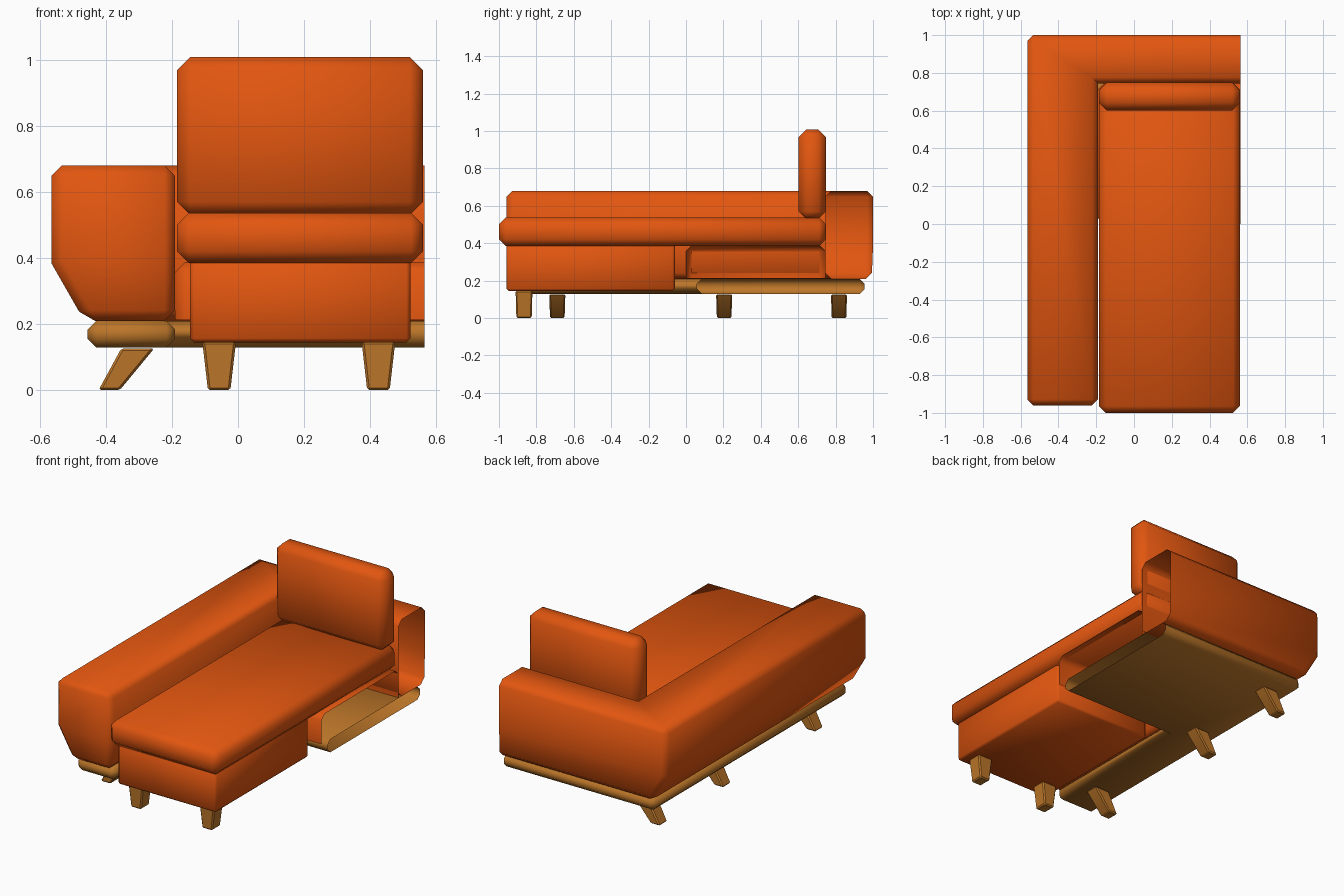
import bpy, bmesh, math
from mathutils import Vector

if "Cube" in bpy.data.objects:
    bpy.data.objects.remove(bpy.data.objects["Cube"])

END = 0.565  # open, cut-off right end of the module


def material(name, rgb):
    m = bpy.data.materials.new(name)
    m.diffuse_color = (*rgb, 1)
    m.use_nodes = True
    m.node_tree.nodes["Principled BSDF"].inputs["Base Color"].default_value = m.diffuse_color
    return m


FABRIC = material("orange fabric", (0.76, 0.093, 0.005))
WOOD = material("warm wood", (0.50, 0.18, 0.022))


def finish(name, bm, mat, angle=60):
    bmesh.ops.recalc_face_normals(bm, faces=bm.faces)
    me = bpy.data.meshes.new(name)
    bm.to_mesh(me)
    bm.free()
    me.materials.append(mat)
    ob = bpy.data.objects.new(name, me)
    bpy.context.collection.objects.link(ob)
    bpy.ops.object.select_all(action='DESELECT')
    ob.select_set(True)
    bpy.context.view_layer.objects.active = ob
    bpy.ops.object.shade_smooth_by_angle(angle=math.radians(angle))
    return ob


def prism(outline, levels):
    """Extrude an xy outline through several z levels."""
    bm = bmesh.new()
    rings = [[bm.verts.new((x, y, z)) for x, y in outline] for z in levels]
    n = len(outline)
    for a, b in zip(rings, rings[1:]):
        for i in range(n):
            j = (i + 1) % n
            bm.faces.new((a[i], a[j], b[j], b[i]))
    bm.faces.new(rings[0][::-1])
    bm.faces.new(rings[-1])
    bmesh.ops.recalc_face_normals(bm, faces=bm.faces)
    return bm


def open_end(bm):
    faces = [f for f in bm.faces if all(abs(v.co.x - END) < 1e-4 for v in f.verts)]
    bmesh.ops.delete(bm, geom=faces, context='FACES')


def soften(bm, width, segments=1):
    """Bevel the convex corners, leaving the open end and inner corners sharp."""
    edges = [e for e in bm.edges if len(e.link_faces) == 2
             and e.calc_face_angle_signed(0) > math.radians(40)]
    bmesh.ops.bevel(bm, geom=edges, offset=width, segments=segments,
                    profile=0.5, affect='EDGES')


def rect(x0, x1, y0, y1):
    return [(x0, y0), (x1, y0), (x1, y1), (x0, y1)]


def block(name, x, y, z, width, mat, segments=1):
    bm = prism(rect(*x, *y), z)
    soften(bm, width, segments)
    return finish(name, bm, mat)


# L-shaped arm and back, outer side tapered inwards at the bottom
bm = prism([(-0.565, -0.96), (-0.19, -0.96), (-0.19, 0.745),
            (END, 0.745), (END, 1.0), (-0.565, 1.0)], (0.21, 0.385, 0.68))
for v in bm.verts:
    if v.co.z < 0.22:
        if v.co.x < -0.5:
            v.co.x = -0.465
        if v.co.y > 0.9:
            v.co.y = 0.993
open_end(bm)
soften(bm, 0.032)
finish("arm_and_back", bm, FABRIC)

# L-shaped wooden platform
bm = prism([(-0.455, -0.92), (-0.19, -0.92), (-0.19, 0.06),
            (END, 0.06), (END, 0.955), (-0.455, 0.955)], (0.13, 0.21))
open_end(bm)
soften(bm, 0.026)
finish("platform", bm, WOOD)

# hollow seat under the chaise cushion, open at the right end and bottom
bm = prism(rect(-0.19, END, 0.0, 0.745), (0.212, 0.387))
open_end(bm)
bmesh.ops.delete(bm, geom=[f for f in bm.faces if f.normal.z < -0.9], context='FACES')
soften(bm, 0.03)
finish("seat_base", bm, FABRIC)

# chaise box, long cushion and back cushion
block("chaise_box", (-0.145, 0.522), (-0.96, -0.06), (0.145, 0.40), 0.012, FABRIC)
block("chaise_cushion", (-0.185, 0.56), (-1.0, 0.748), (0.385, 0.537), 0.036, FABRIC)
block("back_cushion", (-0.185, 0.56), (0.602, 0.748), (0.53, 1.008), 0.04, FABRIC)


def leg(name, top, bottom, y, z_top, half_top, half_bottom, half_y):
    """Tapered leg from centre x 'bottom' on the ground up to centre x 'top'."""
    bm = prism(rect(-1, 1, -1, 1), (0, z_top))
    for v in bm.verts:
        low = v.co.z < 0.01
        cx, h = (bottom, half_bottom) if low else (top, half_top)
        v.co.x = cx + v.co.x * h
        v.co.y = y + v.co.y * (half_y - (0.004 if low else 0))
    soften(bm, 0.007)
    finish(name, bm, WOOD, 30)


# straight legs under the chaise box
for i, x in enumerate((-0.057, 0.425)):
    leg(f"chaise_leg_{i + 1}", x, x, -0.866, 0.147, 0.051, 0.034, 0.045)

# splayed legs along the left side
for i, y in enumerate((-0.688, 0.204, 0.818)):
    leg(f"side_leg_{i + 1}", -0.303, -0.39, y, 0.127, 0.05, 0.032, 0.043)
